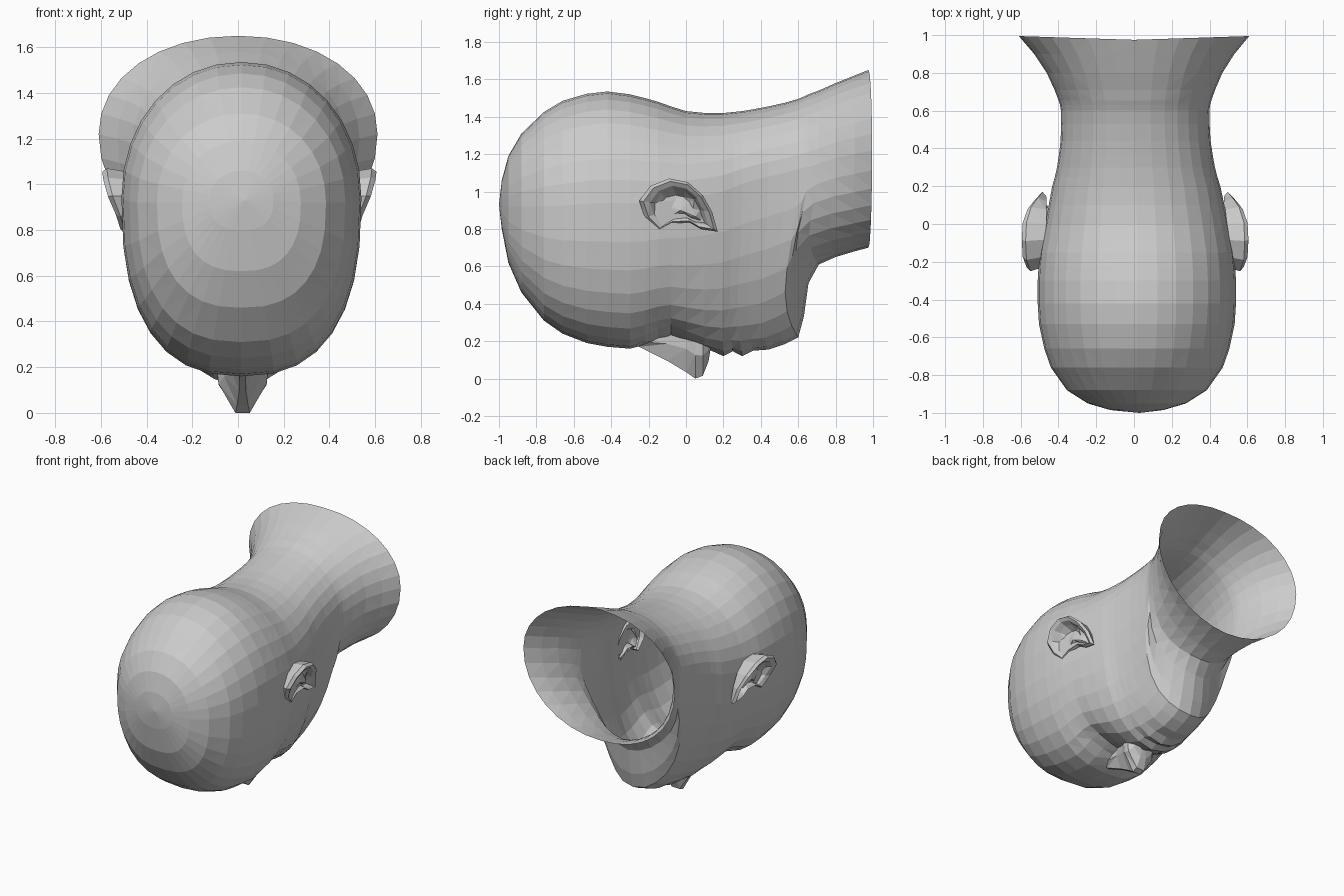
import bpy, bmesh, math
from mathutils import Vector

if "Cube" in bpy.data.objects:
    bpy.data.objects.remove(bpy.data.objects["Cube"])


def make_object(name, rings, closed=True, cap_start=None):
    """Skin a list of point rings into one faceted mesh."""
    bm = bmesh.new()
    vr = [[bm.verts.new(p) for p in ring] for ring in rings]
    n = len(vr[0])
    for a, b in zip(vr, vr[1:]):
        for i in range(n if closed else n - 1):
            j = (i + 1) % n
            bm.faces.new((a[i], a[j], b[j], b[i]))
    if cap_start is not None:
        c = bm.verts.new(cap_start)
        for i in range(n):
            bm.faces.new((c, vr[0][(i + 1) % n], vr[0][i]))
    bmesh.ops.triangulate(bm, faces=bm.faces[:])
    bmesh.ops.recalc_face_normals(bm, faces=bm.faces[:])
    me = bpy.data.meshes.new(name)
    bm.to_mesh(me)
    bm.free()
    ob = bpy.data.objects.new(name, me)
    bpy.context.collection.objects.link(ob)
    return ob


# Head and neck: sections along y (y, back z, face z, half width, widest z)
SECTIONS = [
    (-.985, 1.06, .80, .14, .93), (-.95, 1.19, .62, .26, .92),
    (-.88, 1.31, .46, .37, .92), (-.76, 1.425, .31, .455, .92),
    (-.66, 1.485, .24, .49, .925), (-.53, 1.523, .19, .518, .935),
    (-.42, 1.535, .17, .525, .94), (-.30, 1.52, .16, .525, .94),
    (-.22, 1.50, .18, .52, .94), (-.15, 1.48, .205, .513, .945),
    (-.08, 1.455, .215, .50, .95), (0, 1.43, .195, .485, .96),
    (.10, 1.42, .165, .465, .98), (.20, 1.42, .15, .445, 1.0),
    (.25, 1.425, .15, .43, 1.02), (.30, 1.43, .15, .418, 1.04),
    (.36, 1.44, .15, .408, 1.06), (.44, 1.455, .155, .397, 1.08),
    (.53, 1.475, .185, .393, 1.10), (.60, 1.495, .22, .393, 1.12),
    (.63, 1.508, .33, .397, 1.13), (.655, 1.52, .51, .405, 1.13),
    (.71, 1.54, .61, .425, 1.15), (.80, 1.58, .65, .465, 1.18),
    (.90, 1.62, .68, .53, 1.20), (.975, 1.65, .70, .61, 1.22)]
SEG = 32


def bump(v, centre, width):
    return math.exp(-((v - centre) / width) ** 2)


def head_ring(y, top, bot, w, zc):
    cx = .015 * max(0, min(1, 1 - y))
    n_face = 2.5 - .3 * max(0, min(1, y / .5)) - .15 * (y > .65)
    # Under-jaw sections slant slightly back towards the ears
    slant = .07 * max(0, min((y - .15) / .45, (.92 - y) / .28, 1))
    ring = []
    for i in range(SEG):
        a = 2 * math.pi * i / SEG
        c, s = math.cos(a), math.sin(a)
        n = 2.08 if s > 0 else n_face
        x = w * math.copysign(abs(c) ** (2 / n), c)
        z = zc + (top - zc if s > 0 else zc - bot) * math.copysign(abs(s) ** (2 / n), s)
        yy = y + (.02 * abs(c) if y > .95 else 0)
        if s < 0:
            # Eye sockets, then lips
            z += .035 * bump(abs(x), .19, .10) * bump(y, -.09, .10)
            z -= .03 * bump(x, 0, .15) * (bump(y, .20, .03) + bump(y, .30, .03))
            yy -= slant * 4 * abs(s * c) ** 2
        ring.append(Vector((x + cx, yy, z)))
    return ring


make_object("head_and_neck", [head_ring(*s) for s in SECTIONS], cap_start=(.03, -1, .93))

# Nose: wedge (y, half width, tip z, base z)
NOSE = [(-.25, .04, .17, .22), (-.10, .05, .095, .26), (0, .08, .035, .26),
        (.05, .105, 0, .23), (.09, .105, .015, .21), (.12, .08, .09, .20), (.13, .05, .15, .19)]
rings = []
for y, w, tip, base in NOSE:
    mid = tip * .45 + base * .55
    half = [(-w * 1.1, base), (-w, mid), (-w * .3, tip)]
    pts = half + [(-x, z) for x, z in reversed(half)]
    rings.append([Vector((x + .02, y, z)) for x, z in pts])
make_object("nose", rings, closed=False)

# Ears: outline (y, z, outer x) skinned from the hollow over the rim to the skull
EAR = [(-.15, .79, .52), (-.22, .86, .54), (-.25, .95, .575), (-.19, 1.03, .595),
       (-.09, 1.07, .60), (.01, 1.05, .595), (.09, .98, .57), (.14, .89, .535),
       (.17, .785, .51), (.08, .80, .515), (.02, .835, .515), (-.08, .83, .515)]
CENTRE = (-.03, .92)
# (outline scale, x offset from the rim, or fixed x)
EAR_LAYERS = [(.40, None, .50), (.62, -.05, 0), (.74, -.015, 0),
              (.90, 0, 0), (1.0, -.02, 0), (.88, None, .47)]


def ear(name, side):
    rings = []
    for scale, offset, fixed in EAR_LAYERS:
        rings.append([Vector((side * (fixed if offset is None else x + offset) + .006,
                              CENTRE[0] + (y - CENTRE[0]) * scale,
                              CENTRE[1] + (z - CENTRE[1]) * scale)) for y, z, x in EAR])
    make_object(name, rings, cap_start=(side * .515 + .006, CENTRE[0], CENTRE[1] - .02))


for label, side in (("right", 1), ("left", -1)):
    ear("ear_" + label, side)
